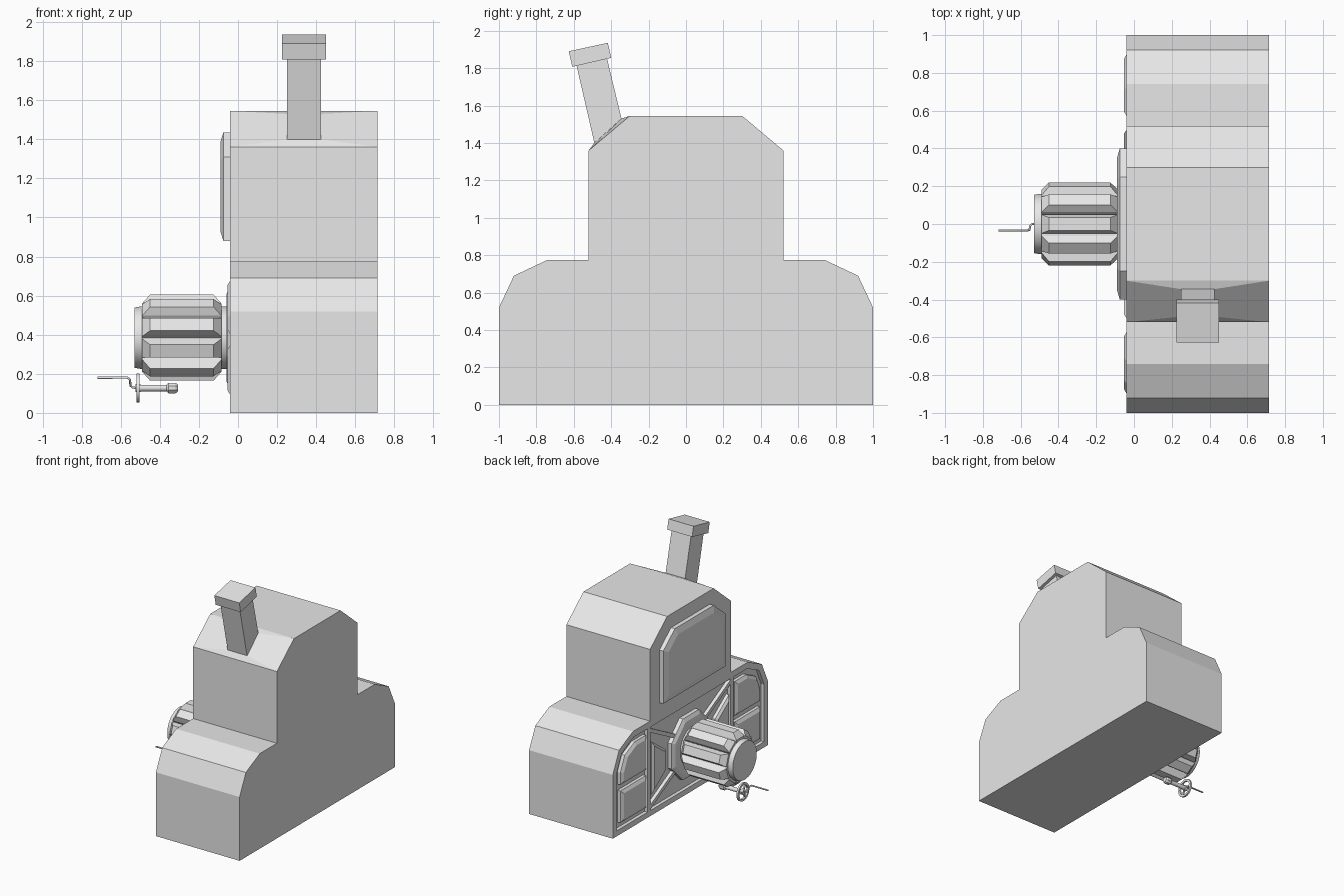
import bpy, bmesh, math
from mathutils import Vector, Matrix

if "Cube" in bpy.data.objects:
    bpy.data.objects.remove(bpy.data.objects["Cube"])

grey = bpy.data.materials.new("plain grey")
grey.diffuse_color = (0.8, 0.8, 0.8, 1)
grey.use_nodes = True
grey.node_tree.nodes["Principled BSDF"].inputs["Base Color"].default_value = grey.diffuse_color


def finish(bm, name, smooth=False):
    bmesh.ops.recalc_face_normals(bm, faces=bm.faces)
    me = bpy.data.meshes.new(name)
    bm.to_mesh(me)
    bm.free()
    me.materials.append(grey)
    ob = bpy.data.objects.new(name, me)
    bpy.context.collection.objects.link(ob)
    if smooth:
        bpy.context.view_layer.objects.active = ob
        ob.select_set(True)
        bpy.ops.object.shade_smooth_by_angle(angle=math.radians(35))
        ob.select_set(False)
    return ob


def prism(name, pts, x0, x1, inset=0, rise=0):
    """Slab with a (y, z) outline from x0 out to x1, optionally with a bevelled outer face."""
    bm = bmesh.new()
    back = bm.faces.new([bm.verts.new((x0, y, z)) for y, z in pts])
    new = bmesh.ops.extrude_face_region(bm, geom=[back], use_keep_orig=True)["geom"]
    front = [g for g in new if isinstance(g, bmesh.types.BMFace)]
    for v in front[0].verts:
        v.co.x = x1
    bmesh.ops.recalc_face_normals(bm, faces=bm.faces)
    if inset:
        bmesh.ops.inset_region(bm, faces=front, thickness=inset, depth=rise, use_even_offset=True)
    return finish(bm, name)


def loft(name, rings, smooth=False):
    """Skin between equal-length rings of points, closed at both ends."""
    bm = bmesh.new()
    vs = [[bm.verts.new(p) for p in r] for r in rings]
    n = len(vs[0])
    for a, b in zip(vs, vs[1:]):
        for i in range(n):
            bm.faces.new((a[i], a[(i + 1) % n], b[(i + 1) % n], b[i]))
    bm.faces.new(vs[0])
    bm.faces.new(vs[-1])
    return finish(bm, name, smooth)


def lathe(name, prof, cy, cz, n, smooth=True):
    """Round part along x from (x, radius) pairs."""
    ang = [2 * math.pi * (i + 0.5) / n for i in range(n)]
    return loft(name, [[(x, cy + r * math.cos(a), cz + r * math.sin(a)) for a in ang]
                       for x, r in prof], smooth)


def bar(name, a, b, w, x0, x1):
    """Flat strip between two (y, z) points."""
    a, b = Vector(a), Vector(b)
    d = (b - a).normalized() * w / 2
    p = Vector((-d.y, d.x))
    return prism(name, [a + p, b + p, b - p, a - p], x0, x1)


def mirrored(pts, s):
    return [(s * y, z) for y, z in pts]


def both(half):
    return half + [(-y, z) for y, z in reversed(half)]


# Stepped body
SIDE = -0.04
RECESS = -0.012
body = prism("body", both([(1, 0), (1, .52), (.92, .69), (.74, .775), (.52, .775),
                           (.52, 1.36), (.3, 1.545)]), .715, SIDE)
# Recess in the lower left side
cutter = prism("recess_cutter", both([(.95, .045), (.95, .51), (.885, .652), (.73, .725)]),
               RECESS, -.2)
cutter.hide_render = True
cutter.hide_viewport = True
mod = body.modifiers.new("recess", 'BOOLEAN')
mod.operation = 'DIFFERENCE'
mod.solver = 'EXACT'
mod.object = cutter

# Raised cabin panel with bevelled rim
prism("cabin_panel", both([(.4, .88), (.4, 1.31), (.25, 1.435)]), SIDE + .01, -.075, .05, .015)

# Panels, ribs and braces inside the recess
for s in (-1, 1):
    prism("upper_end_panel", mirrored([(.57, .40), (.9, .40), (.9, .5), (.845, .62), (.72, .68),
                                       (.57, .68)], s), RECESS + .005, -.038, .025, .015)
    prism("lower_end_panel", mirrored([(.57, .09), (.9, .09), (.9, .35), (.57, .35)], s),
          RECESS + .005, -.038, .025, .015)
    prism("middle_panel", mirrored([(.5, .17), (.5, .60), (.32, .47), (.32, .30)], s),
          RECESS + .005, -.038, .02, .015)
    bar("upright_rib", (s * .535, .045), (s * .535, .725), .035, RECESS + .005, SIDE)
    bar("lower_brace", (s * .18, .25), (s * .52, .07), .03, RECESS + .005, SIDE)
    bar("upper_brace", (s * .18, .52), (s * .52, .70), .03, RECESS + .005, SIDE)

# Motor: collar, core and ten ribs
CZ = .385
lathe("motor_collar", [(RECESS + .005, .27), (-.045, .27), (-.06, .24), (-.06, .1)],
      0, CZ, 8, False)
lathe("motor_core", [(-.02, .16), (-.5, .16), (-.53, .155)], 0, CZ, 32)
for k in range(10):
    turn = Matrix.Translation((0, 0, CZ)) @ Matrix.Rotation(math.radians(36 * k), 4, 'X')
    rings = []
    for r, w, xa, xb in ((.14, .05, -.085, -.49), (.175, .05, -.085, -.49), (.22, .034, -.125, -.45)):
        rings.append([turn @ Vector(p) for p in ((xa, w, r), (xa, -w, r), (xb, -w, r), (xb, w, r))])
    loft("motor_rib", rings)


# Chimney growing out of a raised foot on the front slope
def rect(x0, x1, lo, hi):
    return [(x0, *lo), (x1, *lo), (x1, *hi), (x0, *hi)]


loft("chimney", [
    rect(SIDE, .715, (-.52, 1.36), (-.3, 1.545)),
    rect(.25, .425, (-.49, 1.40), (-.345, 1.53)),
    rect(.25, .425, (-.585, 1.813), (-.422, 1.85)),
    rect(.225, .45, (-.608, 1.807), (-.4, 1.855)),
    rect(.225, .45, (-.627, 1.89), (-.418, 1.935))])

# Hand wheel on its stem
WZ = .127
lathe("stem", [(-.515, .017), (-.36, .017)], 0, WZ, 12)
lathe("stem_knob", [(-.365, .018), (-.355, .029), (-.32, .029), (-.308, .02)], 0, WZ, 8, False)
lathe("wheel_hub", [(-.5, .022), (-.525, .022)], 0, WZ, 12)
bm = bmesh.new()
rim = [(-.505, .056), (-.505, .074), (-.52, .074), (-.52, .056)]
prev = None
loops = []
for i in range(20):
    a = math.tau * i / 20
    loops.append([bm.verts.new((x, r * math.cos(a), WZ + r * math.sin(a))) for x, r in rim])
for i in range(20):
    p, q = loops[i], loops[(i + 1) % 20]
    for j in range(4):
        bm.faces.new((p[j], p[(j + 1) % 4], q[(j + 1) % 4], q[j]))
finish(bm, "wheel_rim", True)
for k in range(3):
    a = math.radians(120 * k + 122)
    bar("wheel_spoke", (0, WZ), (.064 * math.cos(a), WZ + .064 * math.sin(a)), .012, -.507, -.518)

# Bent crank handle
cu = bpy.data.curves.new("crank_handle", 'CURVE')
cu.dimensions = '3D'
cu.bevel_depth = .006
cu.bevel_resolution = 1
cu.use_fill_caps = True
path = [(-.515, 0, WZ), (-.54, 0, WZ + .003), (-.55, -.01, .14), (-.553, -.03, .17),
        (-.565, -.034, .18), (-.718, -.034, .18)]
sp = cu.splines.new('POLY')
sp.points.add(len(path) - 1)
for p, c in zip(sp.points, path):
    p.co = (*c, 1)
cu.materials.append(grey)
bpy.context.collection.objects.link(bpy.data.objects.new("crank_handle", cu))
